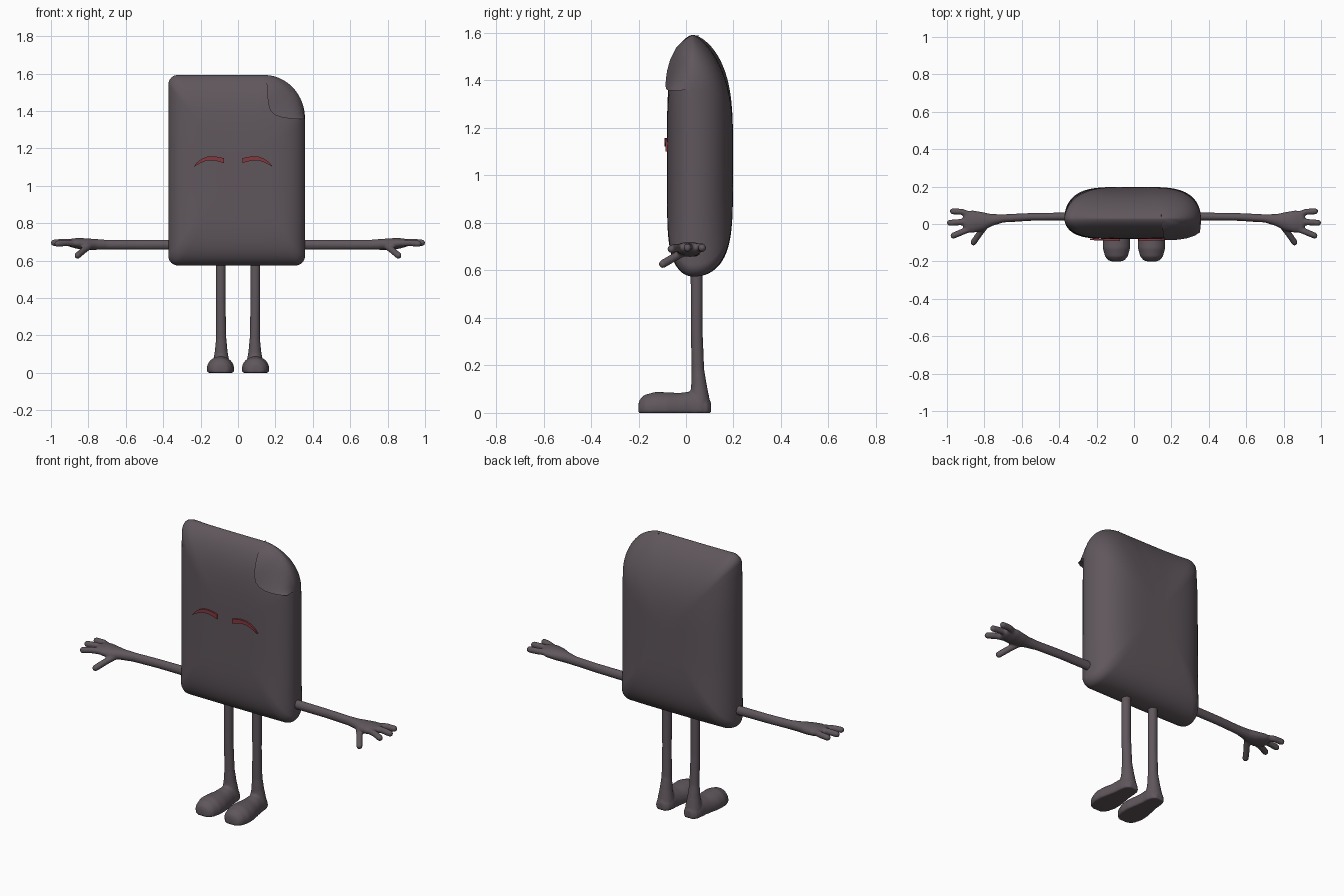
import bpy, bmesh, math
from mathutils import Vector

if "Cube" in bpy.data.objects:
    bpy.data.objects.remove(bpy.data.objects["Cube"])

def material(name, rgb):
    m = bpy.data.materials.new(name)
    m.diffuse_color = (*rgb, 1)
    m.use_nodes = True
    m.node_tree.nodes["Principled BSDF"].inputs["Base Color"].default_value = m.diffuse_color
    return m

GREY = material("warm dark grey", (0.115, 0.094, 0.107))
RED = material("dull red", (0.23, 0.04, 0.05))

def finish(name, bm, mat, mirror=False, remesh=0):
    bmesh.ops.recalc_face_normals(bm, faces=bm.faces)
    me = bpy.data.meshes.new(name)
    bm.to_mesh(me)
    bm.free()
    ob = bpy.data.objects.new(name, me)
    bpy.context.collection.objects.link(ob)
    me.materials.append(mat)
    bpy.ops.object.select_all(action='DESELECT')
    ob.select_set(True)
    bpy.context.view_layer.objects.active = ob
    bpy.ops.object.shade_smooth_by_angle(angle=math.radians(50))
    if remesh:
        r = ob.modifiers.new("blend", 'REMESH')
        r.mode, r.voxel_size, r.use_smooth_shade = 'VOXEL', remesh, True
        s = ob.modifiers.new("soften", 'SMOOTH')
        s.factor, s.iterations = 0.5, 4
    if mirror:
        ob.modifiers.new("mirror", 'MIRROR')
    return ob

def loft(bm, rings, closed=True, caps=True):
    vs = [[bm.verts.new(p) for p in r] for r in rings]
    n = len(vs[0])
    for a, b in zip(vs, vs[1:]):
        for i in range(n if closed else n - 1):
            j = (i + 1) % n
            bm.faces.new((a[i], a[j], b[j], b[i]))
    if caps:
        bm.faces.new(vs[0])
        bm.faces.new(vs[-1][::-1])

def tube(bm, pts, n=20):
    """Round-ended tube through (centre, side radius, up radius)."""
    pts = [(Vector(c), a, b) for c, a, b in pts]
    rings = []
    def ring(c, t, a, b):
        ref = Vector((0, 0, 1)) if abs(t.z) < 0.85 else Vector((0, 1, 0))
        w = t.cross(ref).normalized()
        h = w.cross(t).normalized()
        rings.append([c + w * a * math.cos(k) + h * b * math.sin(k)
                      for k in (2 * math.pi * i / n for i in range(n))])
    last = len(pts) - 1
    for i, (c, a, b) in enumerate(pts):
        t = (pts[min(i + 1, last)][0] - pts[max(i - 1, 0)][0]).normalized()
        dome = [math.radians(d) for d in (25, 50, 70, 85)]
        r = min(a, b)
        if i == 0:
            for d in reversed(dome):
                ring(c - t * r * math.sin(d), t, a * math.cos(d), b * math.cos(d))
        ring(c, t, a, b)
        if i == last:
            for d in dome:
                ring(c + t * r * math.sin(d), t, a * math.cos(d), b * math.cos(d))
    loft(bm, rings)

# Body: rounded page outline with one big clipped corner
L, R, B, T = -0.372, 0.358, 0.574, 1.592
def arc(cx, cz, rx, rz, a0, n):
    return [(cx + rx * math.cos(a), cz + rz * math.sin(a))
            for a in (math.radians(a0 + 90 * i / n) for i in range(n + 1))]
clip = arc(0.14, 1.36, R - 0.14, T - 1.36, 0, 20)
c = 0.05
corners = [clip, arc(L + c, T - c, c, c, 90, 8), arc(L + c, B + c, c, c, 180, 8),
           arc(R - c, B + c, c, c, 270, 8)]
outline = []
for k, cor in enumerate(corners):
    outline += cor
    p, q = cor[-1], corners[(k + 1) % 4][0]
    outline += [(p[0] + (q[0] - p[0]) * i / 16, p[1] + (q[1] - p[1]) * i / 16) for i in range(1, 16)]
CX, CZ, HX, HZ, YE = (L + R) / 2, (B + T) / 2, (R - L) / 2, (T - B) / 2, 0.03

# Bulge exponents (n, m) for side, top and bottom edges of each face
FRONT = (0.11, (4.5, 2.0), (4, 1.6), (6, 2.0))
BACK = (0.168, (4, 2.0), (3, 1.3), (5, 2.2))
def bulge(x, z, s, spec):
    d, side, top, bot = spec
    u, v = abs(x - CX) / HX, (z - CZ) / HZ
    w = u ** 4 / (u ** 4 + v ** 4)
    e = top if v > 0 else bot
    n, m = (w * side[i] + (1 - w) * e[i] for i in (0, 1))
    return d * max(0, 1 - s ** n) ** (1 / m)

S = [math.sin(math.radians(4 + 86 * i / 26)) for i in range(27)]
def page_ring(s, spec, sign):
    return [(CX + (x - CX) * s, YE + sign * bulge(x, z, s, spec), CZ + (z - CZ) * s) for x, z in outline]
bm = bmesh.new()
loft(bm, [page_ring(s, FRONT, -1) for s in S] + [page_ring(s, BACK, 1) for s in reversed(S[:-1])])
finish("page_body", bm, GREY)

# Folded corner: sheet from the clipped arc to a rounded L edge, with a small lip
inner = [(0.352, -0.045, 1.357), (0.325, -0.062, 1.357), (0.28, -0.077, 1.359), (0.235, -0.084, 1.365),
         (0.197, -0.086, 1.378), (0.172, -0.085, 1.402), (0.161, -0.08, 1.44), (0.157, -0.066, 1.49),
         (0.154, -0.04, 1.54), (0.15, 0.0, 1.575), (0.145, 0.025, 1.589)]
outer = [(x, YE, z) for x, z in clip[::2]]
rows = []
for i in range(11):
    t = i / 10
    rows.append([(o[0] + (p[0] - o[0]) * t, o[1] + (p[1] - o[1]) * t ** 0.5, o[2] + (p[2] - o[2]) * t)
                 for o, p in zip(outer, inner)])
rows.append([(x, y + 0.03, z) for x, y, z in inner])
bm = bmesh.new()
loft(bm, rows, closed=False, caps=False)
finish("folded_corner", bm, GREY)

# Closed eyes: thin arched plates, pointed on the outer side
brow = [(0.0, 1.121, 1.147), (0.03, 1.130, 1.154), (0.06, 1.136, 1.158), (0.09, 1.135, 1.155),
        (0.12, 1.124, 1.143), (0.145, 1.111, 1.124), (0.16, 1.101, 1.104)]
for name, sign in (("right_closed_eye", -1), ("left_closed_eye", 1)):
    bm = bmesh.new()
    rings = []
    for d, lo, hi in brow:
        x = -0.026 + sign * (0.049 + d)
        y = -0.081 + 0.04 * max(0, d - 0.06)
        rings.append([(x, y, lo), (x, y - 0.009, lo), (x, y - 0.009, hi), (x, y, hi)])
    loft(bm, rings)
    finish(name, bm, RED)

# Arms with flattened palm, three fingers and a thumb
bm = bmesh.new()
tube(bm, [((0.33, 0.04, 0.685), 0.022, 0.027), ((0.55, 0.038, 0.685), 0.021, 0.026),
          ((0.70, 0.03, 0.685), 0.022, 0.026), ((0.76, 0.022, 0.686), 0.032, 0.029),
          ((0.81, 0.015, 0.688), 0.05, 0.031), ((0.86, 0.013, 0.692), 0.06, 0.029),
          ((0.895, 0.013, 0.695), 0.058, 0.022)])
for path in ([(0.87, 0.045, 0.695), (0.92, 0.065, 0.697), (0.968, 0.068, 0.695)],
             [(0.87, 0.012, 0.697), (0.93, 0.01, 0.699), (0.984, 0.006, 0.695)],
             [(0.86, -0.02, 0.692), (0.92, -0.043, 0.695), (0.965, -0.062, 0.69)],
             [(0.79, -0.005, 0.68), (0.825, -0.05, 0.655), (0.858, -0.098, 0.627)]):
    tube(bm, [(p, 0.017, 0.018) for p in path], 12)
finish("arms", bm, GREY, mirror=True, remesh=0.006)

# Legs with flat-soled shoes: foot stations are (y, centre x, half width, height)
bm = bmesh.new()
tube(bm, [((0.092, 0.045, 0.60), 0.027, 0.026), ((0.092, 0.045, 0.35), 0.026, 0.025),
          ((0.09, 0.05, 0.18), 0.028, 0.027), ((0.09, 0.055, 0.11), 0.035, 0.034),
          ((0.09, 0.057, 0.05), 0.046, 0.044)])
foot = [(-0.201, 0.094, 0.02, 0.035), (-0.195, 0.094, 0.042, 0.056), (-0.175, 0.094, 0.06, 0.076),
        (-0.13, 0.094, 0.073, 0.088), (-0.08, 0.093, 0.072, 0.087), (-0.03, 0.092, 0.062, 0.084),
        (0.02, 0.091, 0.053, 0.09), (0.06, 0.09, 0.051, 0.085), (0.09, 0.09, 0.042, 0.065),
        (0.106, 0.09, 0.022, 0.045)]
rings = []
for y, x, w, h in foot:
    rings.append([(x + w * math.cos(a), y, h * max(0, 0.25 + 0.75 * math.sin(a)) if math.sin(a) > 0
                   else max(0, 0.25 * h + h * math.sin(a)))
                  for a in (2 * math.pi * i / 32 for i in range(32))])
loft(bm, rings)
finish("legs_and_feet", bm, GREY, mirror=True, remesh=0.006)
